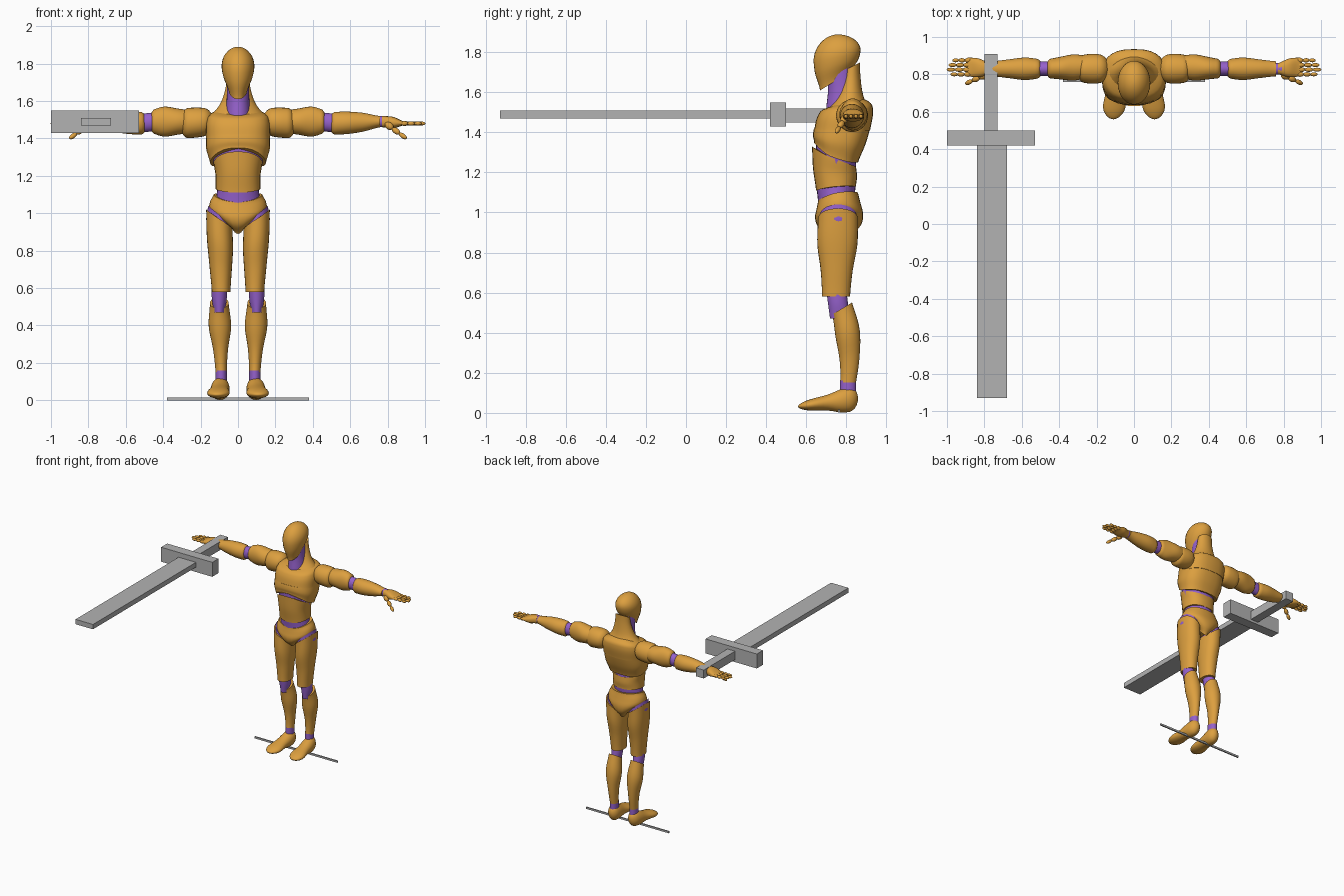
import bpy, bmesh, math
from mathutils import Vector, Matrix

default_cube = bpy.data.objects.get("Cube")
if default_cube:
    bpy.data.objects.remove(default_cube, do_unlink=True)

CROSS_AXES = {"x": "yz", "y": "xz", "z": "xy"}


def material(name, red, green, blue):
    colour = (red, green, blue, 1)
    new_material = bpy.data.materials.new(name)
    new_material.use_nodes = True
    new_material.diffuse_color = colour
    shader = new_material.node_tree.nodes["Principled BSDF"]
    shader.inputs["Base Color"].default_value = colour
    return new_material


gold = material("gold_shell", .72, .35, .05)
purple = material("purple_joint", .3, .12, .6)
grey = material("grey_metal", .45, .45, .45)


def finish(bm, name, surface, smooth=True):
    bmesh.ops.recalc_face_normals(bm, faces=bm.faces)
    mesh = bpy.data.meshes.new(name)
    bm.to_mesh(mesh)
    bm.free()
    mesh.materials.append(surface)
    if smooth:
        mesh.shade_smooth()
        mesh.set_sharp_from_angle(angle=math.radians(42))
    bpy.context.collection.objects.link(bpy.data.objects.new(name, mesh))


def blend(values, t):
    """Smooth curve through evenly spaced values."""
    last = len(values) - 1
    i = min(int(t * last), last - 1)
    f = t * last - i
    before, here = values[max(i - 1, 0)], values[i]
    after, beyond = values[i + 1], values[min(i + 2, last)]
    slope_in, slope_out = (after - before) / 2, (beyond - here) / 2
    ease = f * f * (3 - 2 * f)
    return (here + (after - here) * ease
            + slope_in * f * (1 - f) ** 2 - slope_out * f * f * (1 - f))


def dome(distance, length):
    """Elliptical rounding towards the end of a part."""
    if distance >= length:
        return 1
    return max(math.sqrt(1 - (1 - distance / length) ** 2), .04)


def power_wave(value, power):
    return math.copysign(abs(value) ** (2 / power), value)


def part(name, surface, start, end, widths, depths, axis="z", side=1, power=2,
         tilt=(0, 0), arch=(0, 0), lean=(0, 0), domes=(0, 0), bow=0, steps=20, count=28):
    """Loft along an axis; tilt, arch and lean shape the cuts at both ends."""
    start, end = Vector(start), Vector(end)
    across, up = CROSS_AXES[axis]
    bm = bmesh.new()
    loops = []
    for step in range(steps + 1):
        t = (1 - math.cos(math.pi * step / steps)) / 2
        centre = start.lerp(end, t)
        centre.y += bow * 4 * t * (1 - t)
        scale = dome(t, domes[0]) * dome(1 - t, domes[1])
        width, depth = blend(widths, t) * scale, blend(depths, t) * scale
        cut_tilt, cut_arch, cut_lean = (a + (b - a) * t for a, b in (tilt, arch, lean))
        loop = []
        for k in range(count):
            angle = math.tau * k / count
            c, s = math.cos(angle), math.sin(angle)
            point = centre.copy()
            setattr(point, across, getattr(point, across) + width * power_wave(c, power))
            setattr(point, up, getattr(point, up) + depth * power_wave(s, power))
            shift = cut_tilt * s + cut_arch * c * c + cut_lean * c
            setattr(point, axis, getattr(point, axis) + shift)
            point.x *= side
            loop.append(bm.verts.new(point))
        loops.append(loop)
    for low, high in zip(loops, loops[1:]):
        for k in range(count):
            j = (k + 1) % count
            bm.faces.new((low[k], low[j], high[j], high[k]))
    bm.faces.new(loops[0])
    bm.faces.new(loops[-1])
    finish(bm, name, surface)


def digit(name, start, end, radius, taper, side):
    """Finger or thumb made of three rounded segments."""
    root, tip = Vector(start), Vector(end)
    root.x *= side
    tip.x *= side
    turn = (tip - root).to_track_quat("Z", "Y").to_matrix().to_4x4()
    length = (tip - root).length / 3
    for k, joint in enumerate(("base", "middle", "tip")):
        thick = radius * taper ** k
        bm = bmesh.new()
        bmesh.ops.create_uvsphere(
            bm, u_segments=12, v_segments=8, radius=1,
            matrix=Matrix.Translation(root.lerp(tip, (k + .5) / 3)) @ turn
            @ Matrix.Diagonal((thick, thick, length * .55, 1)))
        finish(bm, f"{name}_{joint}", gold)


def box(name, low, high):
    low, high = Vector(low), Vector(high)
    bm = bmesh.new()
    bmesh.ops.create_cube(bm, size=1, matrix=Matrix.Translation((low + high) / 2)
                          @ Matrix.Diagonal((*(high - low), 1)))
    finish(bm, name, grey, smooth=False)


# Head and neck
part("head", gold, (0, .75, 1.66), (0, .76, 1.89), widths=(.05, .08, .09, .09),
     depths=(.08, .11, .12, .12), tilt=(.05, 0), domes=(0, .5))
part("neck", purple, (0, .79, 1.5), (0, .77, 1.73), widths=(.07, .06, .06),
     depths=(.09, .07, .07))
part("neck_back", gold, (0, .81, 1.5), (0, .83, 1.73), widths=(.16, .1, .07, .06),
     depths=(.11, .07, .05, .04), tilt=(0, .02))

# Torso
part("chest", gold, (0, .78, 1.41), (0, .81, 1.56), widths=(.17, .17, .15),
     depths=(.14, .14, .12), power=2.6, tilt=(0, .02), domes=(0, .3))
part("ribcage", gold, (0, .75, 1.3), (0, .78, 1.42), widths=(.15, .17, .17),
     depths=(.11, .13, .14), power=2.5, tilt=(-.05, 0), arch=(-.03, 0))
part("spine_joint", purple, (0, .75, 1.05), (0, .75, 1.37), widths=(.12, .11, .13, .14),
     depths=(.09, .1, .1, .1))
part("abdomen", gold, (0, .75, 1.12), (0, .74, 1.28), widths=(.12, .12, .13),
     depths=(.1, .11, .11), power=2.3, tilt=(.01, -.05), arch=(.01, -.01))
part("pelvis", gold, (0, .77, .89), (0, .76, 1.08), widths=(.04, .1, .15, .15, .13),
     depths=(.07, .11, .12, .11, .1), power=2.2, tilt=(0, .02), arch=(.05, .02))

for side, label in ((1, "left"), (-1, "right")):
    # Leg
    part(f"{label}_hip_joint", purple, (.1, .76, .9), (.1, .76, .99), widths=(.06, .07, .06),
         depths=(.08, .09, .09), lean=(0, .05), side=side)
    part(f"{label}_thigh", gold, (.09, .75, .58), (.1, .76, .97), widths=(.05, .06, .07, .07),
         depths=(.07, .08, .1, .1), power=2.2, lean=(0, .05), side=side)
    part(f"{label}_knee", purple, (.1, .77, .47), (.1, .75, .62), widths=(.03, .04, .04),
         depths=(.05, .05, .05), side=side)
    part(f"{label}_shin", gold, (.09, .81, .15), (.1, .78, .52), widths=(.03, .04, .06, .05),
         depths=(.04, .05, .06, .05), tilt=(0, .03), bow=.02, side=side)
    part(f"{label}_ankle", purple, (.09, .81, .09), (.09, .81, .16), widths=(.03, .03),
         depths=(.04, .04), side=side)
    part(f"{label}_foot", gold, (.09, .86, .07), (.11, .56, .03), axis="y", side=side,
         widths=(.04, .05, .05, .06, .05), depths=(.06, .06, .04, .03, .02), domes=(.15, .2))

    # Arm
    part(f"{label}_shoulder", gold, (.13, .83, 1.49), (.31, .83, 1.48), axis="x", side=side,
         widths=(.07, .08, .07), depths=(.07, .08, .08), domes=(.3, .25))
    part(f"{label}_upper_arm", gold, (.25, .84, 1.49), (.47, .83, 1.49), axis="x", side=side,
         widths=(.06, .07, .06, .05), depths=(.06, .07, .08, .06), domes=(0, .1))
    part(f"{label}_elbow", purple, (.44, .83, 1.49), (.53, .83, 1.48), axis="x", side=side,
         widths=(.04, .04), depths=(.05, .05))
    part(f"{label}_forearm", gold, (.49, .83, 1.48), (.76, .83, 1.49), axis="x", side=side,
         widths=(.05, .06, .05, .04), depths=(.06, .06, .05, .03), domes=(.1, 0))
    part(f"{label}_wrist", purple, (.74, .83, 1.49), (.79, .83, 1.49), axis="x", side=side,
         widths=(.03, .03), depths=(.03, .03))
    part(f"{label}_palm", gold, (.77, .83, 1.49), (.89, .84, 1.48), axis="x", side=side,
         widths=(.03, .05, .05), depths=(.03, .03, .01), power=2.4)

    # Fingers, from the thumb side outwards
    for n, (finger, reach) in enumerate(
            (("index", .98), ("middle", 1), ("ring", .99), ("little", .97))):
        y = .8 + n * .025
        digit(f"{label}_{finger}_finger", (.87, y, 1.48), (reach, y, 1.48), .013, .9, side)
    digit(f"{label}_thumb", (.79, .8, 1.48), (.9, .75, 1.4), .02, .8, side)

# Sword, and the thin bar underfoot
box("sword_blade", (-.84, -.93, 1.47), (-.68, .42, 1.51))
box("sword_guard", (-1, .42, 1.43), (-.53, .5, 1.55))
box("sword_handle", (-.8, .5, 1.45), (-.73, .91, 1.52))
box("ground_bar", (-.38, .76, 0), (.38, .77, .015))
